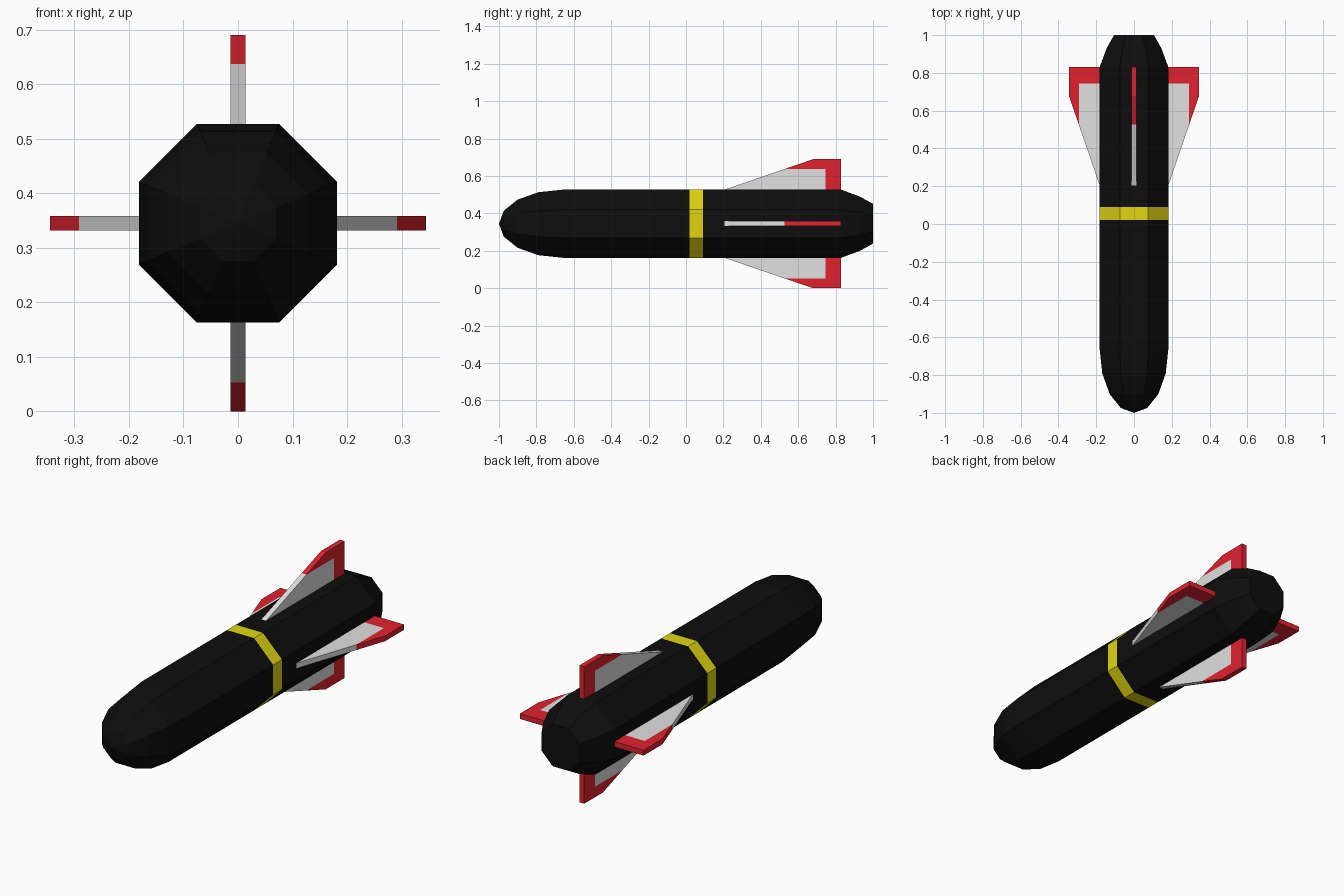
import bpy, bmesh, math
from mathutils import Matrix, Vector

if "Cube" in bpy.data.objects:
    bpy.data.objects.remove(bpy.data.objects["Cube"])

CZ = 0.345          # height of the body axis
R = 0.182           # flat-to-centre radius of the octagonal body
SIDES = 8


def material(name, rgb):
    m = bpy.data.materials.new(name)
    m.diffuse_color = (*rgb, 1.0)
    m.use_nodes = True
    m.node_tree.nodes["Principled BSDF"].inputs["Base Color"].default_value = m.diffuse_color
    return m


BLACK = material("black", (0.004, 0.004, 0.004))
YELLOW = material("yellow", (0.75, 0.67, 0.005))
WHITE = material("white", (0.75, 0.75, 0.75))
RED = material("red", (0.75, 0.016, 0.028))


def make_object(name, bm, mats):
    bmesh.ops.recalc_face_normals(bm, faces=bm.faces[:])
    me = bpy.data.meshes.new(name)
    bm.to_mesh(me)
    bm.free()
    for m in mats:
        me.materials.append(m)
    ob = bpy.data.objects.new(name, me)
    bpy.context.collection.objects.link(ob)
    return ob


# Body: octagonal rings along y, rounded nose at the front, tapered blunt tail
nose = [(-0.66 - 0.34 * math.sin(math.radians(a)), R * math.cos(math.radians(a)))
        for a in (67.5, 45, 22.5, 0)]
profile = nose + [(0.02, R), (0.09, R), (0.83, R), (0.93, 0.145), (1.0, 0.106)]

bm = bmesh.new()
rings = []
for y, r in profile:
    corner = r / math.cos(math.pi / SIDES)
    rings.append([bm.verts.new((corner * math.cos(math.tau * (i + 0.5) / SIDES), y,
                                CZ + corner * math.sin(math.tau * (i + 0.5) / SIDES)))
                  for i in range(SIDES)])
for a, b in zip(rings, rings[1:]):
    for i in range(SIDES):
        j = (i + 1) % SIDES
        bm.faces.new((a[i], a[j], b[j], b[i]))
tip = bm.verts.new((0, -1, CZ))
for i in range(SIDES):
    bm.faces.new((tip, rings[0][(i + 1) % SIDES], rings[0][i]))
bm.faces.new(rings[-1])
# Yellow band around the middle
for f in bm.faces:
    f.material_index = int(0.02 < f.calc_center_median().y < 0.09)
make_object("body", bm, [BLACK, YELLOW])


# Fins: swept plates with a red tip and trailing edge
def fin(name, angle):
    half, edge_y, edge_r = 0.0135, 0.745, 0.292
    outline = [(0.19, 0.177), (0.205, R), (0.68, 0.345), (0.83, 0.345), (0.83, 0.177)]
    bm = bmesh.new()
    face = bm.faces.new([bm.verts.new((-half, y, r)) for y, r in outline])
    ext = bmesh.ops.extrude_face_region(bm, geom=[face], use_keep_orig=True)
    bmesh.ops.translate(bm, vec=(2 * half, 0, 0),
                        verts=[g for g in ext["geom"] if isinstance(g, bmesh.types.BMVert)])
    # cut along the colour borders
    for co, no in (((0, edge_y, 0), (0, 1, 0)), ((0, 0, edge_r), (0, 0, 1))):
        bmesh.ops.bisect_plane(bm, geom=bm.verts[:] + bm.edges[:] + bm.faces[:],
                               plane_co=Vector(co), plane_no=Vector(no))
    for f in bm.faces:
        c = f.calc_center_median()
        f.material_index = int(c.y > edge_y or c.z > edge_r)
    bm.transform(Matrix.Translation((0, 0, CZ)) @ Matrix.Rotation(angle, 4, 'Y'))
    make_object(name, bm, [WHITE, RED])


for i, side in enumerate(("top", "right", "bottom", "left")):
    fin(side + "_fin", i * math.pi / 2)
